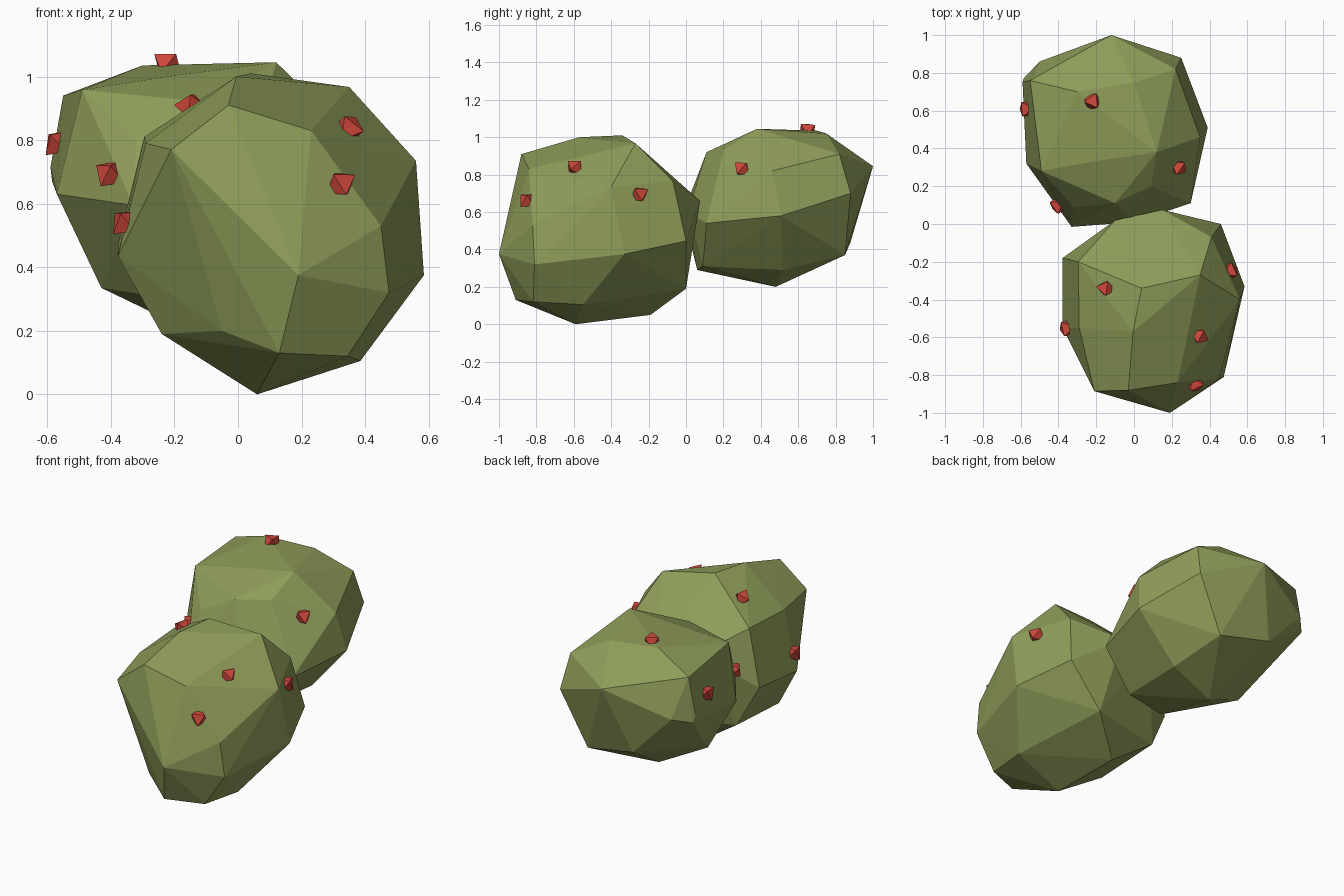
import bpy, bmesh, math
from mathutils import Vector
from mathutils.bvhtree import BVHTree


def material(name, color):
    m = bpy.data.materials.new(name)
    m.diffuse_color = (*color, 1)
    return m


green = material("cactus green", (0.27, 0.335, 0.1))
red = material("bud red", (0.64, 0.065, 0.045))


def make_object(name, bm, mat):
    mesh = bpy.data.meshes.new(name)
    bm.to_mesh(mesh)
    mesh.materials.append(mat)
    obj = bpy.data.objects.new(name, mesh)
    bpy.context.collection.objects.link(obj)
    return obj


def hull_mesh(points):
    bm = bmesh.new()
    for p in points:
        bm.verts.new(p)
    bmesh.ops.convex_hull(bm, input=bm.verts)
    loose = [v for v in bm.verts if not v.link_faces]
    bmesh.ops.delete(bm, geom=loose, context='VERTS')
    bmesh.ops.recalc_face_normals(bm, faces=bm.faces)
    return bm


def faceted_lobe(name, corners):
    """Rough boulder-like lobe: convex hull around its corner points."""
    bm = hull_mesh(corners)
    make_object(name, bm, green)
    tree = BVHTree.FromBMesh(bm)
    bm.free()
    return tree


def buds(name, tree, spots):
    """Eight-sided gems, half sunk, one flat face outward."""
    gem = [(0.044 * math.cos(k * math.pi / 3 + 0.5),
            0.044 * math.sin(k * math.pi / 3 + 0.5),
            0.03 * (-1) ** k) for k in range(6)]
    for i, spot in enumerate(spots):
        pos, normal, _, _ = tree.find_nearest(Vector(spot))
        bm = hull_mesh(gem)
        obj = make_object(f"{name}_{i + 1}", bm, red)
        bm.free()
        obj.location = pos + normal * 0.003
        obj.rotation_mode = 'QUATERNION'
        obj.rotation_quaternion = normal.to_track_quat('Z', 'Y')


# Front lobe: front, top, right, left, bottom, back corners
front = faceted_lobe("front_lobe", [
    (0.19, -1, 0.375), (-0.21, -0.885, 0.77), (-0.03, -0.88, 0.91), (0.23, -0.84, 0.83),
    (0.45, -0.82, 0.53), (0.475, -0.81, 0.32), (0.13, -0.91, 0.13), (-0.05, -0.8, 0.2),
    (0.345, -0.817, 0.12), (-0.005, -0.57, 1.0), (0.04, -0.34, 1.01), (0.35, -0.27, 0.967),
    (0.56, -0.4, 0.735), (0.585, -0.33, 0.375), (0.385, -0.55, 0.105), (0.41, -0.07, 0.765),
    (-0.29, -0.55, 0.79), (-0.295, -0.2, 0.81), (-0.378, -0.55, 0.435), (-0.378, -0.18, 0.47),
    (-0.24, -0.57, 0.19), (0.06, -0.59, 0), (0, -0.19, 0.05), (-0.25, -0.14, 0.22),
    (0.25, 0, 0.19), (0.46, 0, 0.445), (0.15, 0.075, 0.66), (-0.1, 0.02, 0.68)])

# Back lobe: top, back, right, front, left, bottom corners
back = faceted_lobe("back_lobe", [
    (0.12, 0.38, 1.045), (-0.3, 0.7, 1.035), (0, 0.75, 1.02), (-0.22, 0.33, 1.0),
    (-0.49, 0.28, 0.958), (-0.55, 0.76, 0.94), (-0.12, 1.0, 0.845), (0.22, 0.82, 0.91),
    (0.25, 0.88, 0.7), (-0.5, 0.86, 0.7), (0.35, 0.46, 0.82), (0.39, 0.51, 0.58),
    (0.3, 0.11, 0.54), (0.09, 0.2, 0.93), (-0.1, 0.11, 0.92), (-0.32, 0.09, 0.8),
    (0, 0.01, 0.6), (-0.33, -0.015, 0.595), (-0.57, 0.32, 0.63), (-0.585, 0.77, 0.67),
    (-0.59, 0.75, 0.715), (-0.43, 0.4, 0.335), (0.11, 0.09, 0.31), (-0.15, 0.06, 0.29),
    (-0.15, 0.48, 0.2), (0.14, 0.52, 0.29), (-0.25, 0.88, 0.44), (0.08, 0.85, 0.37)])

buds("front_bud", front, [(-0.35, -0.55, 0.54), (0.32, -0.84, 0.66), (0.36, -0.6, 0.85),
                          (-0.15, -0.34, 0.91), (0.53, -0.24, 0.7)])
buds("back_bud", back, [(-0.565, 0.61, 0.79), (-0.22, 0.65, 1.055),
                        (-0.375, 0.12, 0.69), (0.25, 0.29, 0.84)])
